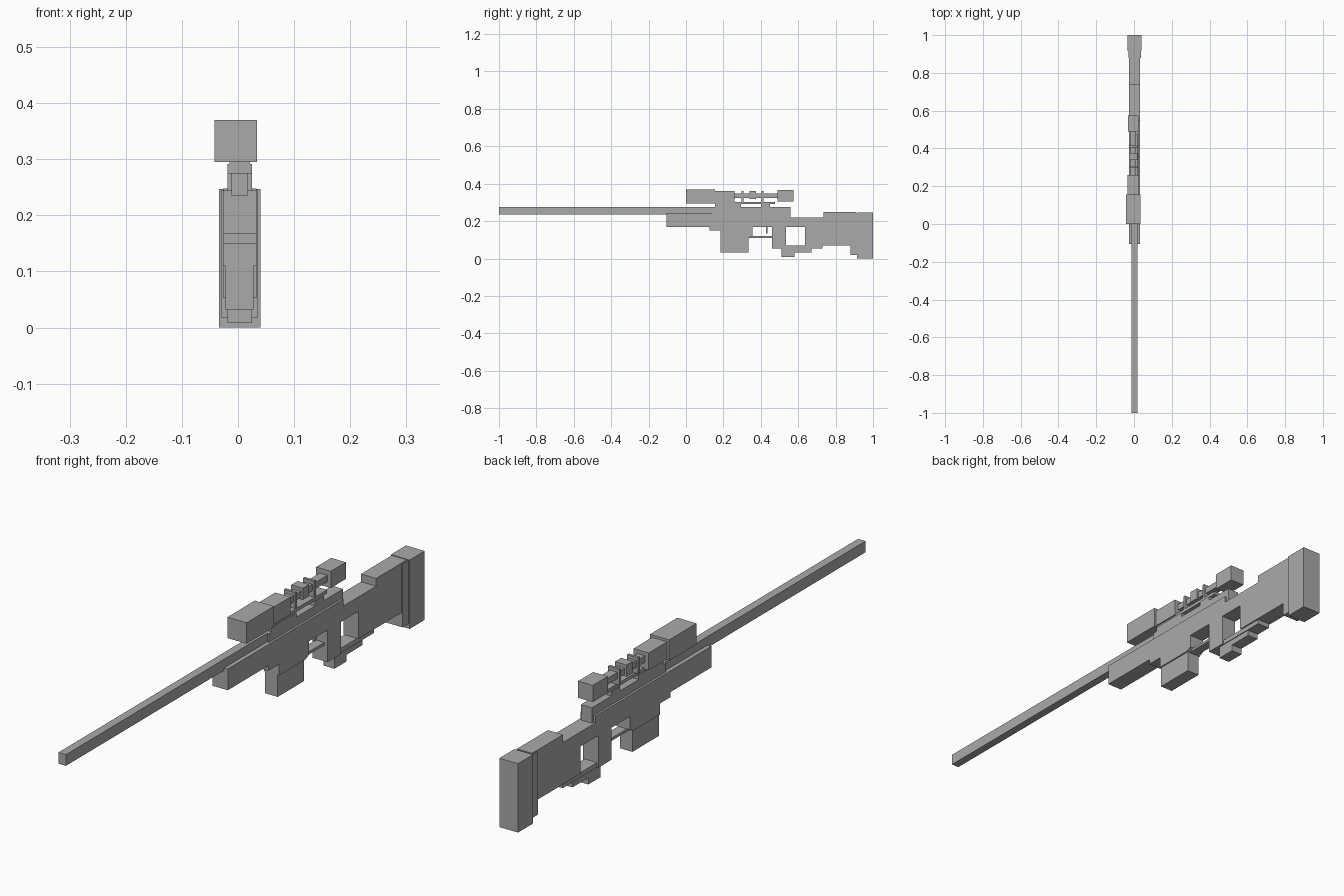
import bpy
import bmesh

if "Cube" in bpy.data.objects:
    bpy.data.objects.remove(bpy.data.objects["Cube"])

grey = bpy.data.materials.new("plain grey")
grey.use_nodes = True
colour = (.4, .4, .4, 1)
grey.diffuse_color = colour
grey.node_tree.nodes["Principled BSDF"].inputs["Base Color"].default_value = colour

# Centre lines of the body and of the sight
body_line = .003
sight_line = -.004


def slab(name, profile, half_width, centre=body_line):
    """Extrude a side outline of (y, z) points evenly about a centre line."""
    bm = bmesh.new()
    left = centre - half_width
    face = bm.faces.new([bm.verts.new((left, y, z)) for y, z in profile])
    side = bmesh.ops.extrude_face_region(bm, geom=[face])["geom"]
    moved = [part for part in side if isinstance(part, bmesh.types.BMVert)]
    bmesh.ops.translate(bm, verts=moved, vec=(half_width * 2, 0, 0))
    bmesh.ops.recalc_face_normals(bm, faces=bm.faces)
    mesh = bpy.data.meshes.new(name)
    bm.to_mesh(mesh)
    bm.free()
    mesh.materials.append(grey)
    bpy.context.collection.objects.link(bpy.data.objects.new(name, mesh))


def box(name, front, back, bottom, top, half_width, centre=body_line):
    outline = [(front, bottom), (back, bottom), (back, top), (front, top)]
    slab(name, outline, half_width, centre)


# Shared heights, from the ground up
grip_base = .053
grip_bar_top = .07
guard_base, guard_top = .11, .12
chest = .15
belly = .168
bore_base, bore_top = .235, .275
wrist, deck = .22, .244
mount_top, rail_top = .291, .303

# Shared stations, from front to back
nose = -.105
magazine_front, magazine_back = .185, .335
guard_front, grip_front, grip_back = .355, .46, .535
stock_front, butt_front = .635, .885
deck_back = .55
bell_back, body_back = .155, .26
eyepiece_front = .49

# Shared half widths
body_half = .03
receiver_half = .022

# Fore-end, body, grip and rear stock as one outline
slab("stock", [
    (nose, belly), (.125, belly), (.125, chest), (magazine_front, chest),
    (magazine_front, guard_base), (magazine_back, guard_base),
    (guard_front, guard_top), (guard_front, belly),
    (grip_front, belly), (grip_front, grip_base),
    (grip_back, grip_base), (grip_back, belly),
    (stock_front, belly), (stock_front, grip_bar_top),
    (butt_front, grip_bar_top), (butt_front, wrist),
    (deck_back, wrist), (deck_back, deck), (nose, deck)], body_half)
box("cheek_rest", front=.735, back=.91, bottom=wrist, top=.248,
    half_width=body_half)

# Butt
box("butt_spacer", front=.88, back=.917, bottom=.018, top=deck,
    half_width=.033)
box("butt_pad", front=.915, back=1, bottom=0, top=.247, half_width=.037)

# Magazine, trigger and its guard
box("magazine", front=magazine_front, back=magazine_back,
    bottom=.032, top=chest, half_width=.025)
box("trigger_guard", front=magazine_back, back=grip_front,
    bottom=guard_base, top=guard_top, half_width=.017)
box("trigger", front=.427, back=.435, bottom=.133, top=belly,
    half_width=.004)

# Stepped bar under the thumb opening
box("grip_bar", front=grip_front, back=.73, bottom=grip_base,
    top=grip_bar_top, half_width=.025)
box("grip_foot", front=.51, back=.58, bottom=.008, top=grip_base,
    half_width=receiver_half)
box("grip_step", front=.58, back=.67, bottom=.032, top=grip_base,
    half_width=receiver_half)

# Barrel and receiver
box("barrel", front=-1, back=.2, bottom=bore_base, top=bore_top,
    half_width=.015)
box("receiver", front=.14, back=.56, bottom=wrist, top=bore_top,
    half_width=receiver_half)

# Sight mounts and rail
box("front_mount", front=bell_back, back=.295, bottom=bore_top,
    top=mount_top, half_width=receiver_half)
box("rear_mount", front=.4, back=.45, bottom=bore_top,
    top=mount_top, half_width=receiver_half)
box("sight_rail", front=bell_back, back=.475, bottom=mount_top,
    top=rail_top, half_width=.018)

# Sight, from the bell at the front to the eyepiece
box("sight_bell", front=0, back=bell_back, bottom=.295, top=.37,
    half_width=.038, centre=sight_line)
box("sight_body", front=bell_back, back=body_back, bottom=.299, top=.361,
    half_width=body_half, centre=sight_line)
box("sight_tube", front=body_back, back=eyepiece_front, bottom=.324,
    top=.347, half_width=.015, centre=sight_line)
box("sight_turret", front=.34, back=.375, bottom=.318, top=.36,
    half_width=.023, centre=sight_line)
box("sight_eyepiece", front=eyepiece_front, back=.575, bottom=.305,
    top=.365, half_width=.029, centre=sight_line)
for name, station in (("front_ring", .303), ("rear_ring", .41)):
    box(name, front=station - .005, back=station + .005, bottom=rail_top,
        top=.36, half_width=receiver_half, centre=sight_line)
